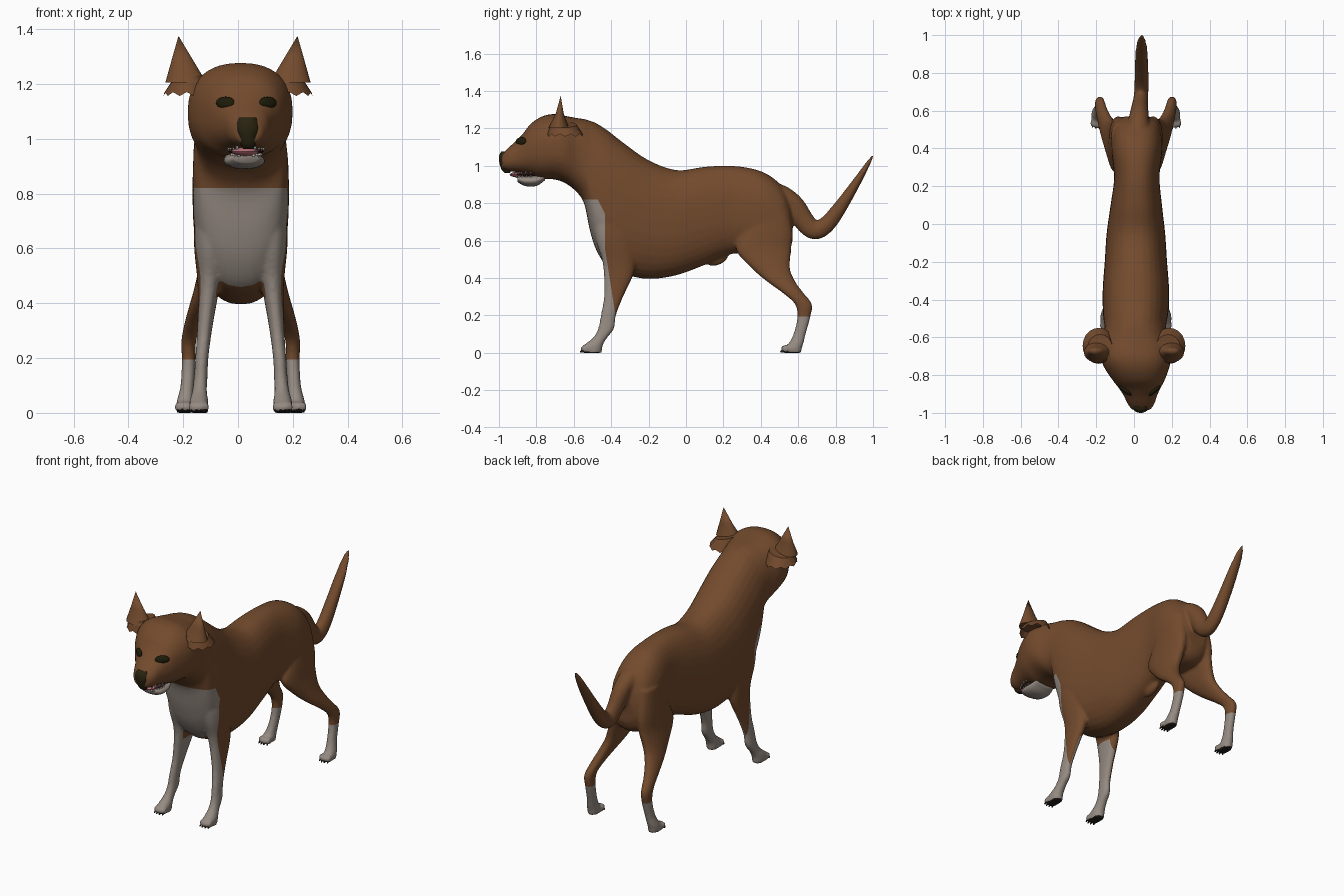
import bpy, bmesh, math
from mathutils import Vector, Matrix
from mathutils.bvhtree import BVHTree

start = bpy.data.objects.get("Cube")
if start:
    bpy.data.objects.remove(start, do_unlink=True)

MID = 0.01  # mirror line of the body


def material(name, r, g, b):
    m = bpy.data.materials.new(name)
    m.use_nodes = True
    m.diffuse_color = (r, g, b, 1)
    node = m.node_tree.nodes["Principled BSDF"]
    node.inputs["Base Color"].default_value = (r, g, b, 1)
    node.inputs["Roughness"].default_value = 0.8
    return m


brown = material("brown_fur", 0.17, 0.069, 0.026)
white = material("pale_fur", 0.3, 0.256, 0.222)
pad = material("dark_pad", 0.018, 0.015, 0.012)
nose_mat = material("nose_black", 0.022, 0.017, 0.005)
eye_mat = material("eye_olive", 0.013, 0.012, 0.003)
pink = material("tongue_pink", 0.5, 0.16, 0.19)
ivory = material("tooth_ivory", 0.5, 0.47, 0.42)
gum = material("mouth_dark", 0.05, 0.015, 0.014)


def finish(bm, name, *mats, angle=60):
    mesh = bpy.data.meshes.new(name)
    bm.to_mesh(mesh)
    bm.free()
    for m in mats:
        mesh.materials.append(m)
    ob = bpy.data.objects.new(name, mesh)
    bpy.context.collection.objects.link(ob)
    bpy.ops.object.select_all(action="DESELECT")
    ob.select_set(True)
    bpy.context.view_layer.objects.active = ob
    bpy.ops.object.shade_smooth_by_angle(angle=math.radians(angle))
    return ob


def smooth_rows(rows, steps=4):
    """Catmull-Rom interpolation of the cross-section rows."""
    pts = [Vector(r) for r in rows]
    out = []
    for i in range(len(pts) - 1):
        a, b, c, d = pts[max(i - 1, 0)], pts[i], pts[i + 1], pts[min(i + 2, len(pts) - 1)]
        for s in range(steps):
            t = s / steps
            out.append(b + (c - a) * (t / 2) + (a * 2 - b * 5 + c * 4 - d) * (t * t / 2)
                       + (b * 3 - a - c * 3 + d) * (t ** 3 / 2))
    return out + [pts[-1]]


def loft(bm, rows, axis=None, power=2.0, sides=32):
    """Skin rings (x, y, z, half width, half depth); no axis means square to the path."""
    rows = smooth_rows(rows)
    rings = []
    for i, r in enumerate(rows):
        centre = Vector(r[:3])
        v = axis
        if v is None:
            along = Vector(rows[min(i + 1, len(rows) - 1)][:3]) - Vector(rows[max(i - 1, 0)][:3])
            v = along.cross(Vector((1, 0, 0))).normalized()
        ring = []
        for k in range(sides):
            a = math.tau * k / sides
            c, s = math.cos(a), math.sin(a)
            cx = math.copysign(abs(c) ** (2 / power), c) * r[3]
            cv = math.copysign(abs(s) ** (2 / power), s) * r[4]
            ring.append(bm.verts.new(centre + Vector((cx, 0, 0)) + v * cv))
        rings.append(ring)
    faces = [bm.faces.new(rings[0]), bm.faces.new(rings[-1][::-1])]
    for p, q in zip(rings, rings[1:]):
        faces += [bm.faces.new((p[k], q[k], q[k - 1], p[k - 1])) for k in range(sides)]
    bmesh.ops.recalc_face_normals(bm, faces=faces)


def blob(bm, centre, radii, rot=Matrix(), seg=16):
    m = Matrix.Translation(centre) @ rot @ Matrix.Diagonal((*radii, 1))
    bmesh.ops.create_uvsphere(bm, u_segments=seg, v_segments=seg // 2, radius=1, matrix=m)


UP, BACK = Vector((0, 0, 1)), Vector((0, 1, 0))

# Torso, neck and head: y, top, bottom, half width, centre x
trunk = [
    (.57, .74, .60, .06, .015), (.55, .82, .55, .10, .015), (.5, .905, .52, .125, .015),
    (.4, .972, .52, .135, .015), (.25, 1.0, .53, .12, .015), (.1, .995, .47, .136, .012),
    (-.05, .977, .415, .155, .01), (-.2, 1.03, .395, .165, .01), (-.33, 1.12, .42, .175, .01),
    (-.42, 1.19, .46, .176, .01), (-.48, 1.228, .55, .172, .008), (-.515, 1.242, .66, .167, .007),
    (-.545, 1.25, .8, .163, .007), (-.59, 1.257, .865, .17, .006), (-.65, 1.268, .91, .19, .007),
    (-.71, 1.277, .928, .188, .01), (-.77, 1.264, .93, .168, .016), (-.83, 1.225, .95, .136, .025),
    (-.87, 1.174, .96, .11, .03), (-.91, 1.132, .967, .088, .034), (-.95, 1.097, .972, .072, .037),
    (-.985, 1.062, .985, .048, .038)]
skin = bmesh.new()
loft(skin, [(x, y, (t + b) / 2, w, (t - b) / 2) for y, t, b, w, x in trunk], UP, 2.35)

# Legs: side offset, y, z, half width, half depth
front_leg = [
    (.105, -.38, .82, .05, .09), (.112, -.385, .7, .058, .108), (.112, -.377, .6, .058, .105),
    (.114, -.36, .5, .046, .09), (.12, -.36, .42, .036, .08), (.132, -.387, .3, .027, .052),
    (.142, -.415, .2, .024, .041), (.146, -.427, .13, .025, .043), (.15, -.46, .08, .027, .038),
    (.153, -.495, .04, .035, .05), (.153, -.5, 0, .034, .05)]
hind_leg = [
    (.08, .45, .8, .05, .09), (.09, .435, .65, .053, .135), (.101, .415, .55, .049, .148),
    (.128, .455, .45, .043, .102), (.155, .51, .38, .036, .076), (.176, .573, .32, .031, .056),
    (.19, .628, .26, .027, .046), (.19, .63, .19, .025, .035), (.195, .607, .1, .025, .033),
    (.202, .588, .05, .03, .04), (.203, .574, .03, .033, .047), (.203, .571, 0, .031, .047)]
claws = bmesh.new()
for side in (-1, 1):
    for leg in (front_leg, hind_leg):
        loft(skin, [(MID + side * x, y, z, w, d) for x, y, z, w, d in leg], BACK, 2.2, 20)
        foot_x, foot_y = MID + side * leg[-1][0], leg[-1][1]
        for k in (-1.5, -.5, .5, 1.5):
            toe_y = foot_y - .047 + .006 * abs(k)
            blob(skin, (foot_x + k * .018, toe_y, .021), (.011, .022, .022), seg=12)
            blob(claws, (foot_x + k * .018, toe_y - .016, .007), (.0035, .008, .006), seg=8)
finish(claws, "claws", pad)

# Tail and belly bump
loft(skin, [(.016, .44, .87, .06, .05), (.022, .52, .842, .056, .05), (.027, .58, .785, .05, .056),
            (.033, .635, .70, .042, .055), (.038, .69, .655, .038, .05), (.04, .755, .69, .037, .045),
            (.04, .83, .787, .036, .036), (.04, .92, .925, .032, .022), (.04, .975, 1.015, .022, .012),
            (.04, 1.0, 1.056, .007, .005)])
blob(skin, (MID, .17, .5), (.025, .06, .03), Matrix.Rotation(.4, 4, "X"))

# Fuse the skin into one smooth surface
rough = finish(skin, "skin_rough")
remesh = rough.modifiers.new("fuse", "REMESH")
remesh.mode = "VOXEL"
remesh.voxel_size = 0.0085
soften = rough.modifiers.new("soften", "SMOOTH")
soften.factor, soften.iterations = 0.5, 7
fused = rough.evaluated_get(bpy.context.evaluated_depsgraph_get()).to_mesh()
coat = bmesh.new()
coat.from_mesh(fused)
bpy.data.objects.remove(rough, do_unlink=True)

# Markings: cut clean edges, then colour chest, front and inside of forelegs, socks and soles
BIB_TOP, BIB_BACK, SOCK, INNER_TOP = .82, -.432, .195, .42
leg_point, leg_normal = Vector((0, BIB_BACK, .55)), Vector((0, .35, .055)).normalized()
corner_point, corner_normal = Vector((0, BIB_BACK, .74)), Vector((0, .08, .04)).normalized()
inner = [(Vector((MID + s * .122, 0, INNER_TOP)), Vector((s, 0, .1)).normalized()) for s in (-1, 1)]
for point, normal in [((0, 0, BIB_TOP), UP), ((0, 0, SOCK), UP), ((0, BIB_BACK, 0), BACK),
                      (leg_point, leg_normal), (corner_point, corner_normal)] + inner:
    bmesh.ops.bisect_plane(coat, geom=coat.verts[:] + coat.edges[:] + coat.faces[:],
                           plane_co=point, plane_no=normal, dist=1e-5)
coat.normal_update()
for f in coat.faces:
    c = f.calc_center_median()
    bib = .55 < c.z < BIB_TOP and c.y < BIB_BACK and (c - corner_point).dot(corner_normal) < 0
    shin = c.z <= .55 and c.y < 0 and (c - leg_point).dot(leg_normal) < 0
    inside = (c.z < INNER_TOP and c.y < -.31 and abs(c.x - MID) > .07
              and all((c - p).dot(n) < 0 for p, n in inner))
    f.material_index = 1 if bib or shin or inside or c.z < SOCK else 0
    if c.z < .03 and f.normal.z < -.5:
        f.material_index = 2
surface = BVHTree.FromBMesh(coat)
finish(coat, "body_skin", brown, white, pad)

# Eyes set upright onto the face
for name, x in (("right_eye", -.047), ("left_eye", .11)):
    hit, normal, _, _ = surface.ray_cast(Vector((x, -2, 1.132)), BACK)
    normal.z *= .4
    eye = bmesh.new()
    blob(eye, hit, (.041, .022, .011), normal.to_track_quat("Z", "Y").to_matrix().to_4x4())
    finish(eye, name, eye_mat)

# Nose, narrowing to the dark groove below it
nose = bmesh.new()
loft(nose, [(.038, -.955, .962, .018, .014), (.037, -.96, .978, .027, .025), (.036, -.963, 1.005, .036, .032),
            (.035, -.965, 1.035, .045, .035), (.035, -.963, 1.06, .041, .034),
            (.036, -.962, 1.077, .03, .025)], BACK)
finish(nose, "nose", nose_mat)

# Lower jaw, mouth lining, tongue and teeth
jaw = bmesh.new()
loft(jaw, [(.02, -.755, .94, .062, .018), (.022, -.8, .922, .074, .03),
           (.026, -.86, .92, .07, .028), (.03, -.9, .929, .046, .016)], UP)
finish(jaw, "lower_jaw", white)
lining = bmesh.new()
blob(lining, (.03, -.85, .954), (.065, .075, .012))
finish(lining, "mouth_lining", gum)
tongue = bmesh.new()
blob(tongue, (.026, -.885, .953), (.05, .058, .016))
finish(tongue, "tongue", pink)
teeth = bmesh.new()
for z, reach, flip in ((.962, 0, math.pi), (.946, -.012, 0)):
    for k in (0, 1, 2, 3, 4, 8, 9, 10, 11, 12):
        a = math.pi * k / 12
        spot = (.03 + (.066 + reach) * math.cos(a), -.83 - (.1 + reach) * math.sin(a), z)
        size = .022 if k in (4, 8) else .013
        bmesh.ops.create_cone(teeth, cap_ends=True, segments=6, radius1=.007, radius2=.001, depth=size,
                              matrix=Matrix.Translation(spot) @ Matrix.Rotation(flip, 4, "X"))
finish(teeth, "teeth", ivory)

# Ears: a pinched, pointed cone over a ragged fur fringe
for name, side in (("right_ear", -1), ("left_ear", 1)):
    ear = bmesh.new()
    n = 20
    base, middle, fringe, hem = [], [], [], []
    for k in range(n):
        c, s = math.cos(math.tau * k / n), math.sin(math.tau * k / n)
        base.append(ear.verts.new((side * (.19 + .075 * c), -.68 + .055 * s, 1.205)))
        middle.append(ear.verts.new((side * (.202 + .042 * c), -.675 + .021 * s, 1.28)))
        fringe.append(ear.verts.new((side * (.18 + .065 * c), -.655 + .07 * s, 1.22 - .016 * c)))
        hem.append(ear.verts.new((side * (.187 + .085 * c), -.645 + .095 * s, 1.156 + .014 * (k % 2))))
    tip = ear.verts.new((side * .217, -.67, 1.375))
    for k in range(n):
        ear.faces.new((base[k - 1], base[k], middle[k], middle[k - 1]))
        ear.faces.new((middle[k - 1], middle[k], tip))
        ear.faces.new((hem[k - 1], hem[k], fringe[k], fringe[k - 1]))
    ear.faces.new(base)
    ear.faces.new(fringe)
    bmesh.ops.recalc_face_normals(ear, faces=ear.faces[:])
    finish(ear, name, brown, angle=40)
